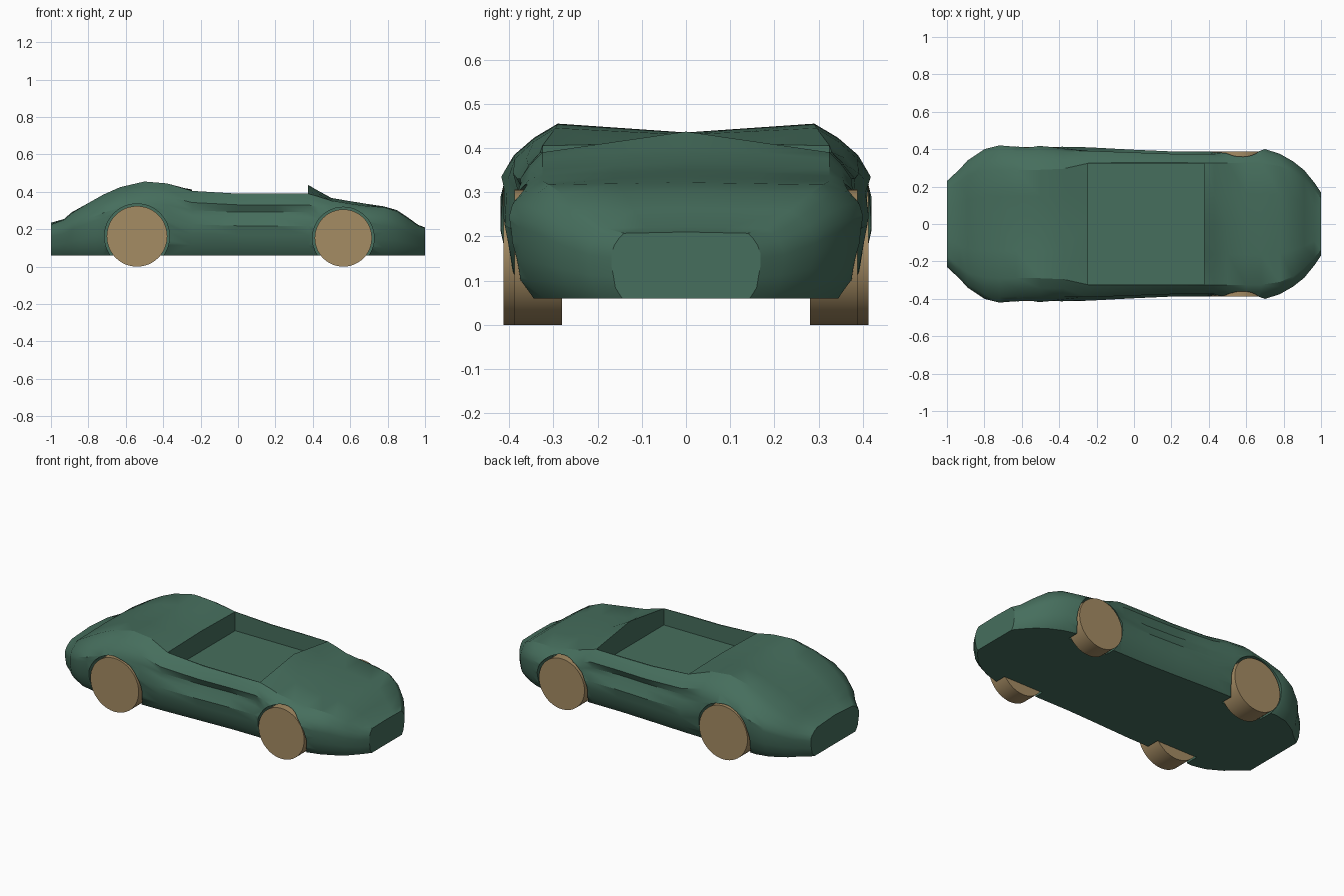
import bpy, bmesh, math

if "Cube" in bpy.data.objects:
    bpy.data.objects.remove(bpy.data.objects["Cube"])


def material(name, colour):
    m = bpy.data.materials.new(name)
    m.diffuse_color = (*colour, 1)
    m.use_nodes = True
    m.node_tree.nodes["Principled BSDF"].inputs["Base Color"].default_value = m.diffuse_color
    return m


GREEN = material("dark green paint", (0.061, 0.156, 0.109))
TAN = material("tan wheel", (0.376, 0.262, 0.127))
FLOOR_Z = 0.06

# Body stations: x, half width, top edge z, centre z, top edge y, side channel depth
STATIONS = [
    (-1.0, .23, .225, .235, .17, 0), (-.93, .295, .25, .255, .23, 0),
    (-.89, .34, .285, .29, .26, 0), (-.80, .40, .34, .34, .285, 0),
    (-.72, .42, .385, .38, .29, 0), (-.63, .413, .425, .412, .29, 0),
    (-.50, .417, .455, .435, .29, 0), (-.38, .413, .445, .43, .295, .01),
    (-.245, .41, .405, .412, .325, .03), (0, .397, .39, .40, .33, .035),
    (.20, .388, .39, .41, .33, .035), (.375, .388, .39, .437, .325, .025),
    (.43, .388, .375, .405, .325, .01), (.50, .397, .352, .367, .325, 0),
    (.60, .408, .337, .35, .325, 0), (.68, .407, .325, .337, .325, 0),
    (.78, .375, .317, .322, .31, 0), (.85, .335, .296, .302, .28, 0),
    (.91, .288, .258, .262, .235, 0), (.965, .22, .218, .222, .18, 0),
    (1.0, .168, .207, .21, .14, 0),
]


def half_section(w, ze, zc, yt, ch):
    """Half outline from the sill up to the roof centre."""
    h = ze - FLOOR_Z
    k = w - yt
    side = [(w * .86, 0), (w * .95, .16), (w * .975, .33), (w, .48),
            (w - ch * .7, .62), (w - ch, .70), (w - k * .22, .82),
            (w - k * .58, .92), (yt, 1)]
    pts = [(y, FLOOR_Z + h * t) for y, t in side]
    return pts + [(yt * .5, (ze + zc) / 2), (0, zc)]


def build_body():
    bm = bmesh.new()
    rings = []
    for x, *rest in STATIONS:
        half = half_section(*rest)
        outline = half + [(-y, z) for y, z in half[-2::-1]]
        rings.append([bm.verts.new((x, y, z)) for y, z in outline])
    n = len(rings[0])
    for a, b in zip(rings, rings[1:]):
        for i in range(n):
            j = (i + 1) % n
            bm.faces.new((a[i], a[j], b[j], b[i]))
    bm.faces.new(rings[0])
    bm.faces.new(rings[-1])
    bmesh.ops.recalc_face_normals(bm, faces=bm.faces)
    mesh = bpy.data.meshes.new("car_body")
    bm.to_mesh(mesh)
    bm.free()
    ob = bpy.data.objects.new("car_body", mesh)
    bpy.context.collection.objects.link(ob)
    mesh.materials.append(GREEN)
    return ob


def cylinder(name, x, z, r, y0, y1, mat):
    bpy.ops.mesh.primitive_cylinder_add(
        vertices=48, radius=r, depth=abs(y1 - y0),
        location=(x, (y0 + y1) / 2, z), rotation=(math.pi / 2, 0, 0))
    ob = bpy.context.object
    ob.name = name
    ob.data.materials.append(mat)
    return ob


def smooth(ob):
    bpy.ops.object.select_all(action='DESELECT')
    ob.select_set(True)
    bpy.context.view_layer.objects.active = ob
    bpy.ops.object.shade_smooth_by_angle(angle=math.radians(32))


def cut(target, cutter):
    mod = target.modifiers.new("cut", 'BOOLEAN')
    mod.operation, mod.object, mod.solver = 'DIFFERENCE', cutter, 'EXACT'
    bpy.context.view_layer.objects.active = target
    bpy.ops.object.modifier_apply(modifier=mod.name)
    cutter.hide_render = True
    bpy.data.objects.remove(cutter)


body = build_body()

# Open cockpit
bpy.ops.mesh.primitive_cube_add(size=1, location=(.065, 0, .49))
tub = bpy.context.object
tub.name = "cockpit_cutter"
tub.scale = (.62, .646, .40)
tub.data.materials.append(GREEN)
cut(body, tub)

# Wheels and their arches
for end, x, z, r, outer in (("rear", -.54, .162, .162, .413),
                            ("front", .563, .153, .153, .388)):
    for side, s in (("left", 1), ("right", -1)):
        cut(body, cylinder("arch_cutter", x, z, r + .012, s * .275, s * .6, GREEN))
        smooth(cylinder(f"{end}_{side}_wheel", x, z, r, s * .28, s * outer, TAN))

smooth(body)
